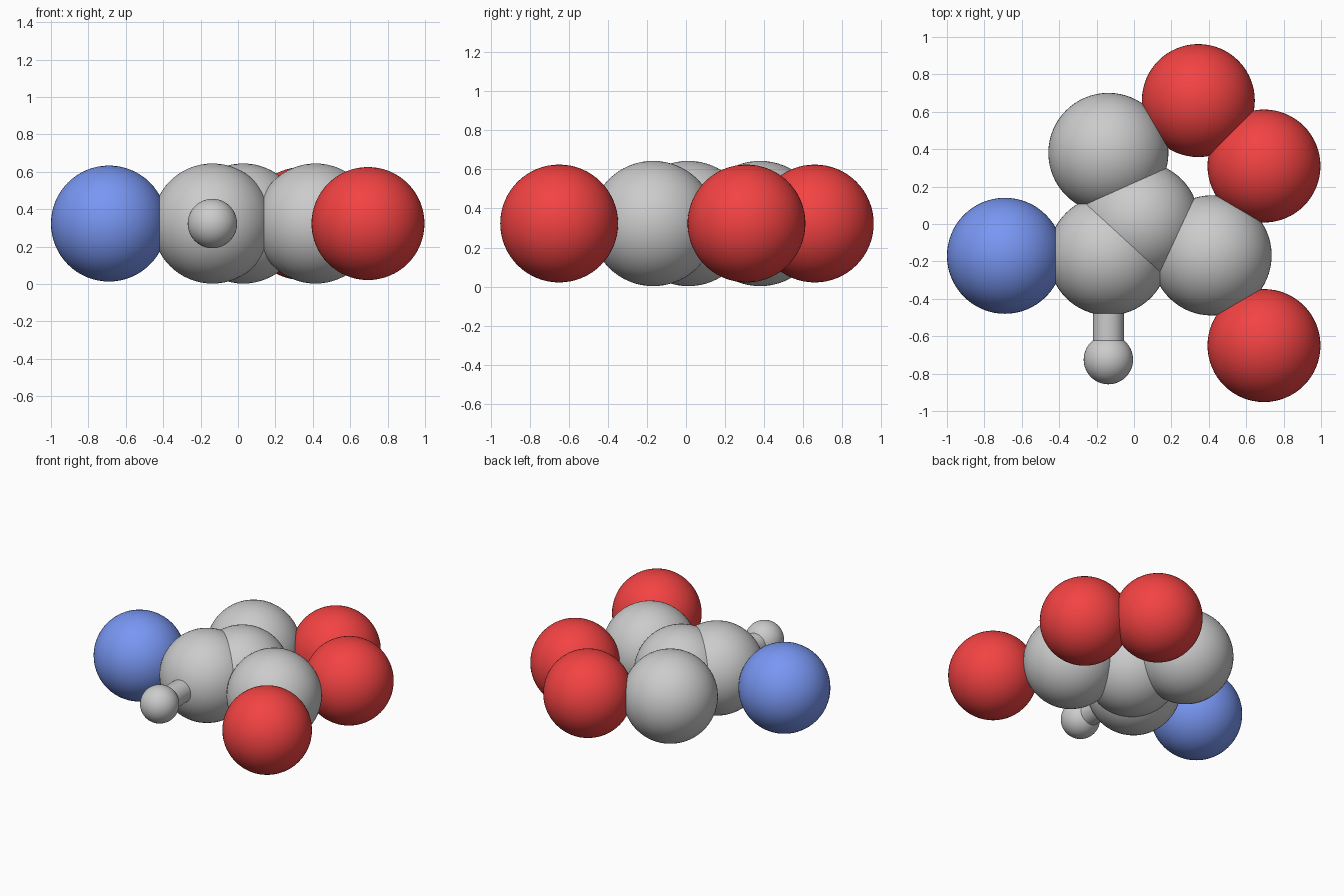
import bpy
import math

if "Cube" in bpy.data.objects:
    bpy.data.objects.remove(bpy.data.objects["Cube"])

Z = 0.323  # all atom centres lie in one plane


def material(name, rgb):
    m = bpy.data.materials.new(name)
    m.diffuse_color = (*rgb, 1)
    m.use_nodes = True
    m.node_tree.nodes["Principled BSDF"].inputs["Base Color"].default_value = m.diffuse_color
    return m


red = material("red", (0.9, 0.055, 0.055))
blue = material("blue", (0.19, 0.31, 0.9))


def atom(name, x, y, r, mat=None):
    bpy.ops.mesh.primitive_uv_sphere_add(segments=64, ring_count=32, radius=r, location=(x, y, Z))
    ob = bpy.context.object
    ob.name = name
    bpy.ops.object.shade_smooth()
    if mat:
        ob.data.materials.append(mat)
    return ob


# Grey atoms
for i, (x, y) in enumerate([(-0.137, 0.38), (-0.137, -0.168), (0.028, 0.012), (0.415, -0.168)]):
    atom(f"grey_atom_{i + 1}", x, y, 0.321)

# Red atoms
for i, (x, y) in enumerate([(0.695, -0.65), (0.695, 0.31), (0.344, 0.66)]):
    atom(f"red_atom_{i + 1}", x, y, 0.302, red)

# Blue atom
atom("blue_atom", -0.69, -0.17, 0.31, blue)

# Small end atom and the rod that joins it to the cluster
atom("small_atom", -0.137, -0.725, 0.132)
bpy.ops.mesh.primitive_cylinder_add(vertices=48, radius=0.083, depth=0.555,
                                    location=(-0.137, -0.4465, Z),
                                    rotation=(math.pi / 2, 0, 0))
rod = bpy.context.object
rod.name = "bond_rod"
# rod ends stay inside the two atoms
bpy.ops.object.shade_smooth_by_angle(angle=math.radians(40))
